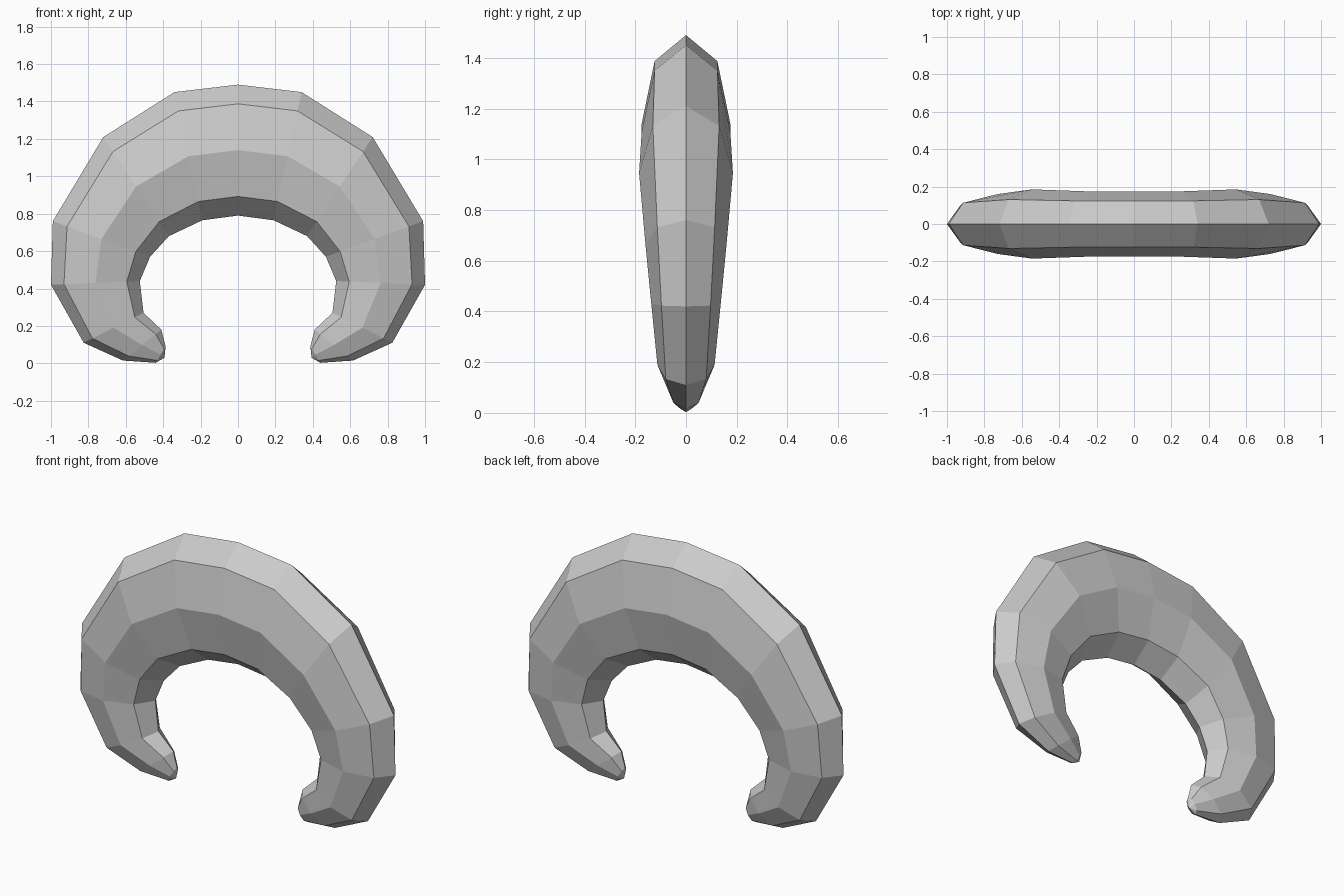
import bpy, bmesh, math

if "Cube" in bpy.data.objects:
    bpy.data.objects.remove(bpy.data.objects["Cube"])

# Half of the crescent: (outer x, outer z, inner x, inner z, half thickness)
half = [
    (0.00, 1.49, 0.00, 0.79, 0.175),
    (0.34, 1.45, 0.19, 0.765, 0.175),
    (0.72, 1.21, 0.37, 0.68, 0.185),
    (0.99, 0.76, 0.47, 0.57, 0.160),
    (1.00, 0.42, 0.525, 0.44, 0.137),
    (0.825, 0.11, 0.505, 0.27, 0.113),
    (0.615, 0.015, 0.41, 0.18, 0.070),
    (0.44, 0.003, 0.387, 0.09, 0.030),
]
tip = (0.393, 0.03)
SIDES = 8

# Mirror the stations to run from the left tip to the right tip
stations = [(-a, b, -c, d, w) for a, b, c, d, w in reversed(half[1:])] + half

bm = bmesh.new()
rings = []
for ox, oz, ix, iz, w in stations:
    ring = []
    for k in range(SIDES):
        a = 2 * math.pi * k / SIDES
        t = (1 - math.cos(a)) / 2
        ring.append(bm.verts.new((ox + (ix - ox) * t, w * math.sin(a), oz + (iz - oz) * t)))
    rings.append(ring)

# Skin between neighbouring rings
for r, s in zip(rings, rings[1:]):
    for k in range(SIDES):
        n = (k + 1) % SIDES
        bm.faces.new((r[k], r[n], s[n], s[k]))

# Pointed ends
for ring, side in ((rings[0], -1), (rings[-1], 1)):
    point = bm.verts.new((side * tip[0], 0, tip[1]))
    for k in range(SIDES):
        bm.faces.new((ring[k], ring[(k + 1) % SIDES], point))

bmesh.ops.recalc_face_normals(bm, faces=bm.faces)
mesh = bpy.data.meshes.new("croissant")
bm.to_mesh(mesh)
bm.free()
croissant = bpy.data.objects.new("croissant", mesh)
bpy.context.collection.objects.link(croissant)
